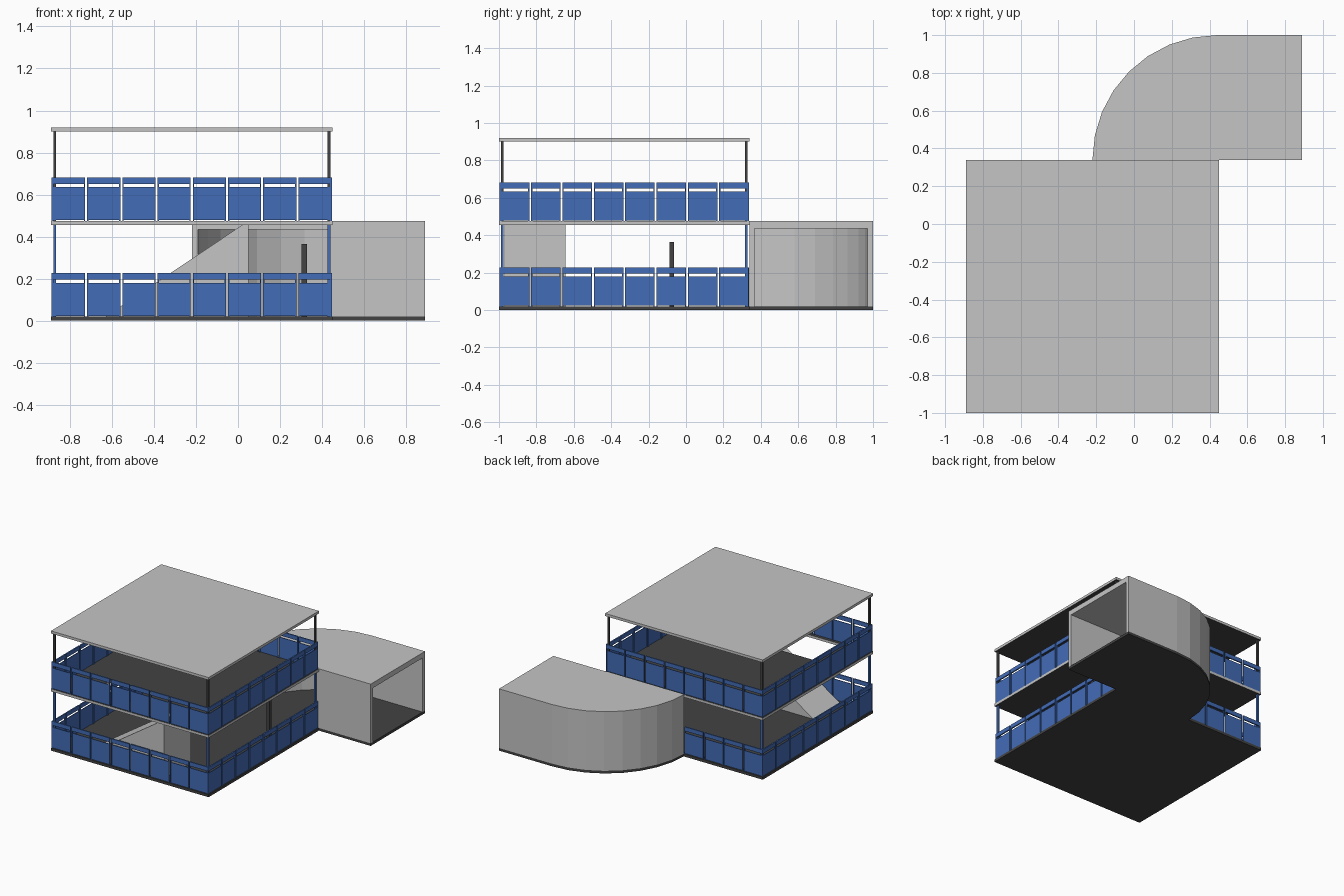
import bpy, bmesh, math
from mathutils import Vector, Matrix

if "Cube" in bpy.data.objects:
    bpy.data.objects.remove(bpy.data.objects["Cube"])


def material(name, rgb):
    m = bpy.data.materials.new(name)
    m.diffuse_color = (*rgb, 1)
    m.use_nodes = True
    m.node_tree.nodes["Principled BSDF"].inputs["Base Color"].default_value = m.diffuse_color
    return m


GREY = material("light grey", (0.56, 0.56, 0.56))
DARK = material("dark grey", (0.055, 0.055, 0.055))
BLUE = material("blue", (0.055, 0.15, 0.47))

# Building footprint and levels
X0, X1, Y0, Y1 = -0.89, 0.45, -1.0, 0.34
FLOOR, MID0, MID1, ROOF0, ROOF1 = 0.02, 0.455, 0.475, 0.90, 0.92


def finish(name, bm, mats, rule=None):
    bmesh.ops.recalc_face_normals(bm, faces=bm.faces)
    if rule:
        for f in bm.faces:
            f.material_index = rule(f)
    me = bpy.data.meshes.new(name)
    bm.to_mesh(me)
    bm.free()
    for m in mats:
        me.materials.append(m)
    ob = bpy.data.objects.new(name, me)
    bpy.context.collection.objects.link(ob)
    return ob


def add_box(bm, lo, hi):
    lo, hi = Vector(lo), Vector(hi)
    m = Matrix.Translation((lo + hi) / 2) @ Matrix.Diagonal((*(hi - lo), 1))
    bmesh.ops.create_cube(bm, size=1, matrix=m)


def box(name, lo, hi, mat):
    bm = bmesh.new()
    add_box(bm, lo, hi)
    return finish(name, bm, [mat])


def extrude(name, points, vec, mat):
    """Extrude a closed outline of 3D points along vec."""
    bm = bmesh.new()
    face = bm.faces.new([bm.verts.new(p) for p in points])
    new = bmesh.ops.extrude_face_region(bm, geom=[face], use_keep_orig=True)
    bmesh.ops.translate(bm, vec=vec, verts=[g for g in new["geom"] if isinstance(g, bmesh.types.BMVert)])
    return finish(name, bm, [mat])


# Ground floor and roof (dark underside)
box("ground_floor", (X0, Y0, 0), (X1, Y1, FLOOR), DARK)
bm = bmesh.new()
add_box(bm, (X0, Y0, ROOF0), (X1, Y1, ROOF1))
finish("roof", bm, [GREY, DARK], lambda f: 1 if f.normal.z < -0.5 else 0)

# Middle floor with a stairwell hole; dark on top and underneath, light rim
RX0, RX1, RY0, RY1 = -0.63, 0.05, -0.97, -0.645
xs, ys = (X0, RX0, RX1, X1), (Y0, RY0, RY1, Y1)
bm = bmesh.new()
grid = [[bm.verts.new((x, y, MID0)) for y in ys] for x in xs]
for i in range(3):
    for j in range(3):
        if (i, j) != (1, 1):
            bm.faces.new((grid[i][j], grid[i + 1][j], grid[i + 1][j + 1], grid[i][j + 1]))
new = bmesh.ops.extrude_face_region(bm, geom=bm.faces[:], use_keep_orig=True)
bmesh.ops.translate(bm, vec=(0, 0, MID1 - MID0),
                    verts=[g for g in new["geom"] if isinstance(g, bmesh.types.BMVert)])
finish("middle_floor", bm, [GREY, DARK], lambda f: 1 if abs(f.normal.z) > 0.5 else 0)

# Solid ramp up to the middle floor
extrude("ramp", [(RX0, RY0, FLOOR), (RX1, RY0, FLOOR), (RX1, RY0, MID1)],
        (0, RY1 - RY0, 0), GREY)

# Corner posts, blue below and dark above
for level, z0, z1, mat in (("lower", FLOOR, MID0, BLUE), ("upper", MID1, ROOF0, DARK)):
    for i, x in enumerate((X0 + 0.018, X1 - 0.018)):
        for j, y in enumerate((Y0 + 0.018, Y1 - 0.018)):
            r = 0.007
            box(f"{level}_post_{i}{j}", (x - r, y - r, z0), (x + r, y + r, z1), mat)

# Free-standing pillar on the ground floor
box("pillar", (0.302, -0.087, FLOOR), (0.328, -0.063, 0.365), DARK)

# Railings: separate panels with end uprights, an infill sheet and a top rail
PITCH = (X1 - X0) / 8


def railing(name, start, direction, count, z):
    """Run of panels from start along direction, built to the left of the line."""
    bm = bmesh.new()
    for i in range(count):
        a, b = i * PITCH + 0.005, (i + 1) * PITCH - 0.005
        add_box(bm, (a + 0.006, 0.005, 0.003), (b - 0.006, 0.010, 0.160))
        add_box(bm, (a + 0.006, 0.003, 0.176), (b - 0.006, 0.013, 0.207))
        for u in (a, b - 0.006):
            add_box(bm, (u, 0.003, 0), (u + 0.006, 0.013, 0.207))
    turn = Matrix.Rotation(direction, 4, 'Z')
    bmesh.ops.transform(bm, matrix=Matrix.Translation((*start, z)) @ turn, verts=bm.verts)
    return finish(name, bm, [BLUE])


for level, z in (("lower", FLOOR), ("upper", MID1)):
    railing(f"{level}_front_railing", (X0, Y0), 0, 8, z)
    railing(f"{level}_right_railing", (X1, Y0), math.pi / 2, 8, z)
    railing(f"{level}_left_railing", (X0, Y1), -math.pi / 2, 8, z)
# The lower back railing stops at the tunnel mouth
railing("upper_back_railing", (X1, Y1), math.pi, 8, MID1)
railing("lower_back_railing", (X0 + 4 * PITCH, Y1), math.pi, 4, FLOOR)

# Curved tunnel at the back, opening into the building and to the right
CX, R, END, WALL, CEIL = 0.44, 0.66, 0.89, 0.03, 0.435


def arc(r, z):
    return [(CX - r * math.cos(t), Y1 + r * math.sin(t), z)
            for t in (math.pi / 2 * k / 8 for k in range(9))] + [(END, Y1 + r, z)]


def footprint(z):
    return arc(R, z) + [(END, Y1, z)]


extrude("tunnel_floor", footprint(0), (0, 0, FLOOR), DARK)
extrude("tunnel_roof", footprint(CEIL), (0, 0, MID1 - CEIL), GREY)
extrude("tunnel_outer_wall", arc(R, FLOOR) + arc(R - WALL, FLOOR)[::-1],
        (0, 0, CEIL - FLOOR), GREY)
box("tunnel_inner_wall", (0.43, Y1, FLOOR), (END, Y1 + 0.027, CEIL), GREY)
